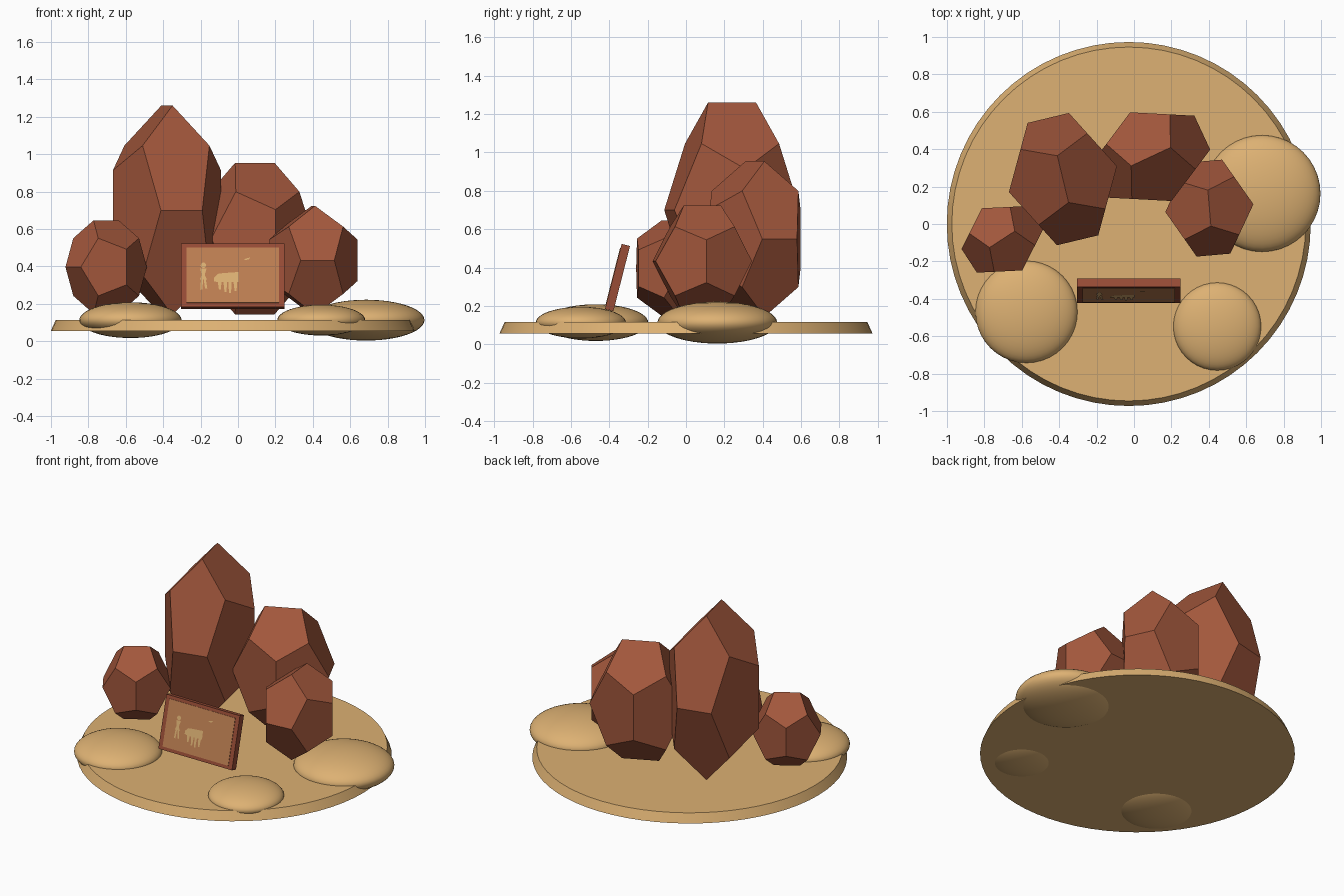
import bpy, bmesh, math
from mathutils import Matrix, Vector

cube = bpy.data.objects.get("Cube")
if cube:
    bpy.data.objects.remove(cube, do_unlink=True)


def material(name, rgb):
    linear = [((c / 255 + 0.055) / 1.055) ** 2.4 for c in rgb] + [1]
    mat = bpy.data.materials.new(name)
    mat.use_nodes = True
    mat.diffuse_color = linear
    bsdf = mat.node_tree.nodes["Principled BSDF"]
    bsdf.inputs["Base Color"].default_value = linear
    bsdf.inputs["Roughness"].default_value = 0.9
    return mat


SAND = material("sand", (221, 177, 115))
ROCK = material("red rock", (162, 87, 60))
FRAME = material("frame brown", (152, 76, 54))
PANEL = material("panel tan", (190, 127, 82))


def add_object(name, bm, mat, matrix=None):
    bmesh.ops.recalc_face_normals(bm, faces=bm.faces)
    mesh = bpy.data.meshes.new(name)
    bm.to_mesh(mesh)
    bm.free()
    mesh.materials.append(mat)
    obj = bpy.data.objects.new(name, mesh)
    bpy.context.collection.objects.link(obj)
    if matrix:
        obj.matrix_world = matrix
    return obj


def smooth(obj):
    bpy.ops.object.select_all(action='DESELECT')
    obj.select_set(True)
    bpy.context.view_layer.objects.active = obj
    bpy.ops.object.shade_smooth_by_angle(angle=math.radians(35))


# Tapered sand base
bm = bmesh.new()
bmesh.ops.create_cone(bm, cap_ends=True, segments=64, radius1=0.973, radius2=0.946,
                      depth=0.06, matrix=Matrix.Translation((-0.028, 0, 0.085)))
smooth(add_object("sand_base", bm, SAND))


# Flattened sand mounds
def mound(name, x, y, radius):
    bm = bmesh.new()
    bmesh.ops.create_uvsphere(bm, u_segments=40, v_segments=24, radius=radius)
    bmesh.ops.scale(bm, vec=(1, 1, 0.35), verts=bm.verts)
    bmesh.ops.translate(bm, vec=(x, y, 0.113), verts=bm.verts)
    smooth(add_object(name, bm, SAND))


mound("right_rear_mound", 0.685, 0.163, 0.312)
mound("left_front_mound", -0.575, -0.47, 0.273)
mound("right_front_mound", 0.445, -0.548, 0.235)


# Rocks: stretched dodecahedra with a level top edge
def rock(name, centre, radii, angle):
    phi = (1 + math.sqrt(5)) / 2
    points = [(x, y, z) for x in (-1, 1) for y in (-1, 1) for z in (-1, 1)]
    for s in (-1, 1):
        for t in (-phi, phi):
            points += [(s / phi, 0, t), (t, s / phi, 0), (0, t, s / phi)]
    bm = bmesh.new()
    for p in points:
        bm.verts.new(Vector(p) / math.sqrt(3))
    bmesh.ops.convex_hull(bm, input=bm.verts)
    bmesh.ops.dissolve_limit(bm, angle_limit=0.05, verts=bm.verts, edges=bm.edges)
    matrix = (Matrix.Translation(centre) @ Matrix.Rotation(math.radians(angle), 4, 'Z')
              @ Matrix.Diagonal((*radii, 1)))
    bmesh.ops.transform(bm, matrix=matrix, verts=bm.verts)
    add_object(name, bm, ROCK)


rock("tall_rock", (-0.38, 0.24, 0.70), (0.36, 0.318, 0.60), 103.5)
rock("rear_rock", (0.09, 0.36, 0.549), (0.325, 0.28, 0.434), 25)
rock("right_rock", (0.403, 0.085, 0.433), (0.27, 0.253, 0.312), 95)
rock("left_rock", (-0.705, -0.082, 0.397), (0.225, 0.212, 0.267), 33)

# Leaning sign board
LEAN = Matrix.Translation((-0.028, -0.357, 0.348)) @ Matrix.Rotation(-0.25, 4, 'X')
DEPTH = 0.045


def box(name, size, y, mat):
    bm = bmesh.new()
    bmesh.ops.create_cube(bm, size=1)
    bmesh.ops.scale(bm, vec=size, verts=bm.verts)
    bmesh.ops.translate(bm, vec=(0, y, 0), verts=bm.verts)
    add_object(name, bm, mat, LEAN)


box("sign_frame", (0.555, DEPTH, 0.35), 0, FRAME)
box("sign_panel", (0.495, 0.006, 0.306), -DEPTH / 2, PANEL)


# Painted shapes: outlines in hundredths, laid on the panel
def painted(name, outlines):
    bm = bmesh.new()
    for outline in outlines:
        bm.faces.new([bm.verts.new((x / 100, -DEPTH / 2 - 0.005, z / 100)) for x, z in outline])
    bmesh.ops.triangulate(bm, faces=bm.faces)
    add_object(name, bm, SAND, LEAN)


def disc(x, z, radius):
    return [(x + radius * math.cos(i * math.pi / 5), z + radius * math.sin(i * math.pi / 5))
            for i in range(10)]


painted("painted_person", [
    disc(-15.7, 5.3, 1.5),
    [(-17.5, 3.6), (-14, 3.6), (-15, 0), (-16.6, 0)],
    [(-16.6, 0), (-15, 0), (-13.8, -2.6), (-17.6, -2.6)],
    [(-17, -2.6), (-15.9, -2.6), (-16.2, -8), (-17.4, -8)],
    [(-15.5, -2.6), (-14.4, -2.6), (-13.6, -7.6), (-14.8, -7.6)],
])
painted("painted_animal", [
    [(-10, -1.5), (-8, 0.6), (-5, 1), (0, 1), (3, 1.6), (3.2, -4), (-8, -4), (-10, -3.5)],
    [(-8, -4), (-6, -4), (-6.4, -8), (-7.4, -8)],
    [(-5, -4), (-3, -4), (-3.4, -9.5), (-4.4, -9.5)],
    [(-2.4, -4), (-0.6, -4), (-0.9, -10), (-2, -10)],
    [(0.4, -4), (2.4, -4), (2, -9), (1, -9)],
])
painted("painted_bird", [[(5.8, 8.6), (7.5, 9.2), (9.4, 9.6), (8.6, 8.6), (7, 8.2)]])
